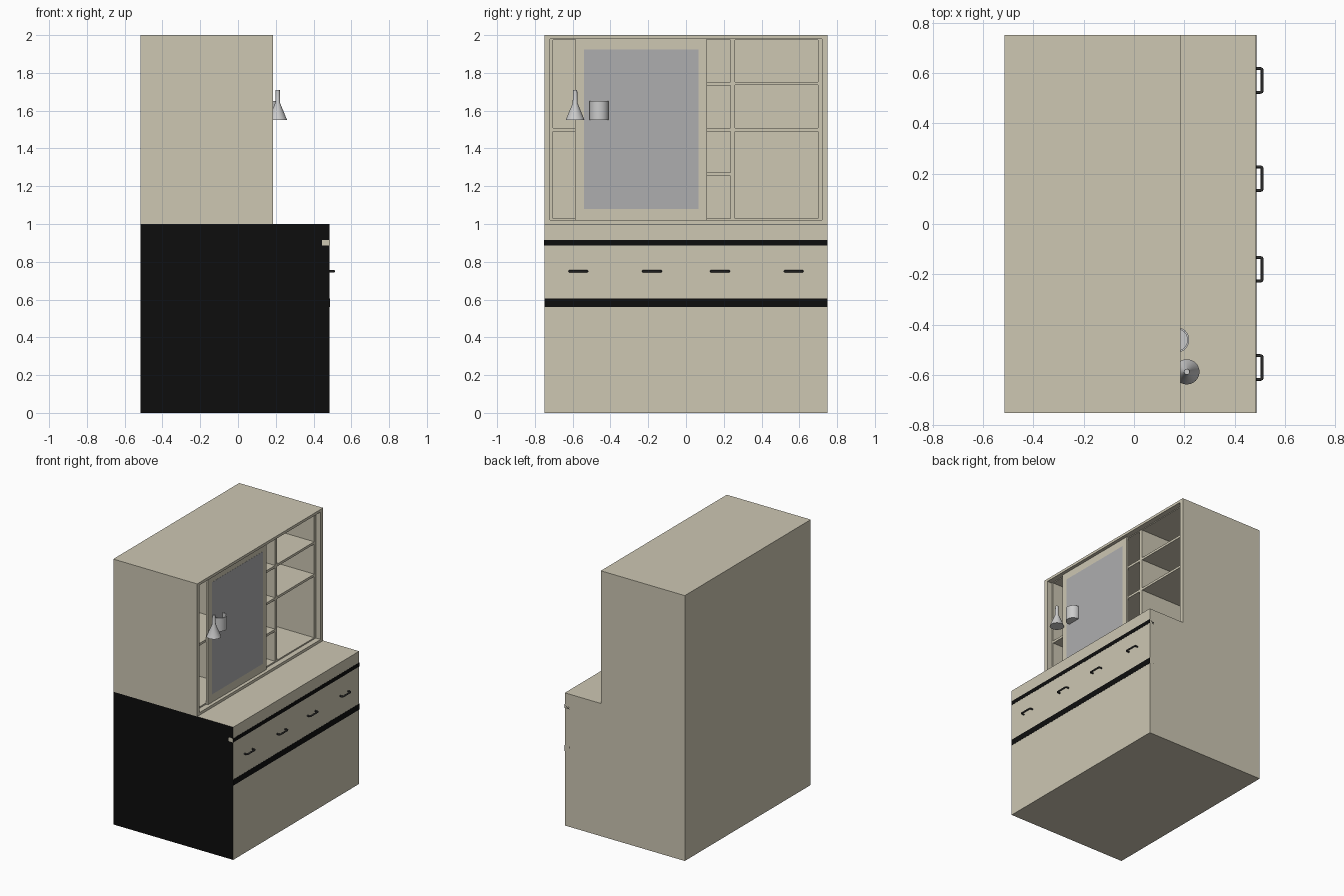
import bpy, bmesh, math

if "Cube" in bpy.data.objects:
    bpy.data.objects.remove(bpy.data.objects["Cube"])


def material(name, rgb):
    m = bpy.data.materials.new(name)
    m.diffuse_color = (*rgb, 1)
    m.use_nodes = True
    m.node_tree.nodes["Principled BSDF"].inputs["Base Color"].default_value = m.diffuse_color
    return m


BEIGE = material("beige", (0.61, 0.57, 0.45))
BLACK = material("black", (0.004, 0.004, 0.004))
DARK = material("dark_metal", (0.03, 0.03, 0.03))
GLASS = material("mirror_grey", (0.42, 0.42, 0.43))


def finish(name, bm, mats):
    bmesh.ops.recalc_face_normals(bm, faces=bm.faces)
    me = bpy.data.meshes.new(name)
    bm.to_mesh(me)
    bm.free()
    ob = bpy.data.objects.new(name, me)
    bpy.context.collection.objects.link(ob)
    for m in mats:
        me.materials.append(m)
    return ob


def box(name, x, y, z, mat=BEIGE, side=None):
    """Box from (min, max) ranges; side = other material for the -y (and +y) end."""
    bm = bmesh.new()
    bmesh.ops.create_cube(bm, size=1)
    for v in bm.verts:
        v.co = [r[0] + (c + 0.5) * (r[1] - r[0]) for r, c in zip((x, y, z), v.co)]
    if side:
        bm.normal_update()
        for f in bm.faces:
            if f.normal.y < -0.9:
                f.material_index = 1
    return finish(name, bm, [mat, side] if side else [mat])


def lathe(name, profile, x, y, seg=32):
    bm = bmesh.new()
    vs = [bm.verts.new((r, 0, z)) for r, z in profile]
    es = [bm.edges.new(p) for p in zip(vs, vs[1:])]
    bmesh.ops.spin(bm, geom=vs + es, cent=(0, 0, 0), axis=(0, 0, 1),
                   angle=math.tau, steps=seg)
    bmesh.ops.remove_doubles(bm, verts=bm.verts, dist=1e-5)
    ob = finish(name, bm, [])
    ob.location = (x, y, 0)
    bpy.ops.object.select_all(action='DESELECT')
    ob.select_set(True)
    bpy.context.view_layer.objects.active = ob
    bpy.ops.object.shade_smooth_by_angle(angle=math.radians(35))


BACK, FRONT, UP = -0.515, 0.485, 0.185

# Base cabinet with one black end, and its two black bands
box("base_cabinet", (BACK, FRONT), (-0.75, 0.75), (0, 1), BEIGE, BLACK)
box("upper_band", (0.445, FRONT + 0.001), (-0.751, 0.75), (0.885, 0.915), BLACK, BEIGE)
box("lower_band", (0.445, FRONT + 0.001), (-0.75, 0.75), (0.56, 0.605), BLACK)

# Drawer handles
for i, y in enumerate((-0.57, -0.18, 0.18, 0.57)):
    cu = bpy.data.curves.new("drawer_handle", 'CURVE')
    cu.dimensions = '3D'
    cu.bevel_depth = 0.006
    cu.bevel_resolution = 3
    cu.use_fill_caps = True
    sp = cu.splines.new('POLY')
    pts = [(0.48, -0.047), (0.502, -0.047), (0.507, -0.045), (0.509, -0.040),
           (0.509, 0.040), (0.507, 0.045), (0.502, 0.047), (0.48, 0.047)]
    sp.points.add(len(pts) - 1)
    for p, (px, py) in zip(sp.points, pts):
        p.co = (px, y + py, 0.75, 1)
    cu.materials.append(DARK)
    bpy.context.collection.objects.link(bpy.data.objects.new(f"drawer_handle_{i + 1}", cu))

# Upper cabinet shell, open towards +x
T = 0.03
box("hutch_back", (BACK, BACK + 0.02), (-0.75, 0.75), (1, 2))
for s, n in ((-1, "left"), (1, "right")):
    box(f"hutch_side_{n}", (BACK, UP), sorted((s * 0.75, s * 0.72)), (1, 2))
box("hutch_bottom", (BACK, UP), (-0.72, 0.72), (1, 1.02))
box("hutch_top", (BACK, UP), (-0.72, 0.72), (1.98, 2))

# Recessed shelf unit: uprights, floor, ceiling and shelves
D = (BACK + 0.02, 0.145)
for i, (a, b) in enumerate(((-0.72, -0.705), (-0.26, -0.235), (0.235, 0.26), (0.70, 0.72))):
    box(f"upright_{i + 1}", D, (a, b), (1.02, 1.98))
COLS = {"left": ((-0.705, -0.26), (1.5,)),
        "middle": ((-0.235, 0.235), (1.263, 1.5, 1.743)),
        "right": ((0.26, 0.70), (1.5, 1.744))}
for n, (yr, shelves) in COLS.items():
    box(f"shelf_floor_{n}", D, yr, (1.02, 1.03))
    box(f"shelf_ceiling_{n}", D, yr, (1.975, 1.98))
    for i, z in enumerate(shelves):
        box(f"shelf_{n}_{i + 1}", D, yr, (z - 0.009, z + 0.009))

# Sliding door with mirror
box("sliding_door", (0.145, 0.16), (-0.587, 0.11), (1.02, 1.98))
box("mirror", (0.15, 0.161), (-0.54, 0.067), (1.08, 1.925), GLASS)

# Cone lamp and open cup in front of the door
lathe("cone_lamp", [(0, 1.55), (0.05, 1.55), (0.013, 1.64), (0.011, 1.71), (0, 1.71)],
      0.21, -0.587)
lathe("wall_cup", [(0, 1.55), (0.051, 1.55), (0.051, 1.65), (0.044, 1.65),
                   (0.044, 1.557), (0, 1.557)], 0.168, -0.46)
